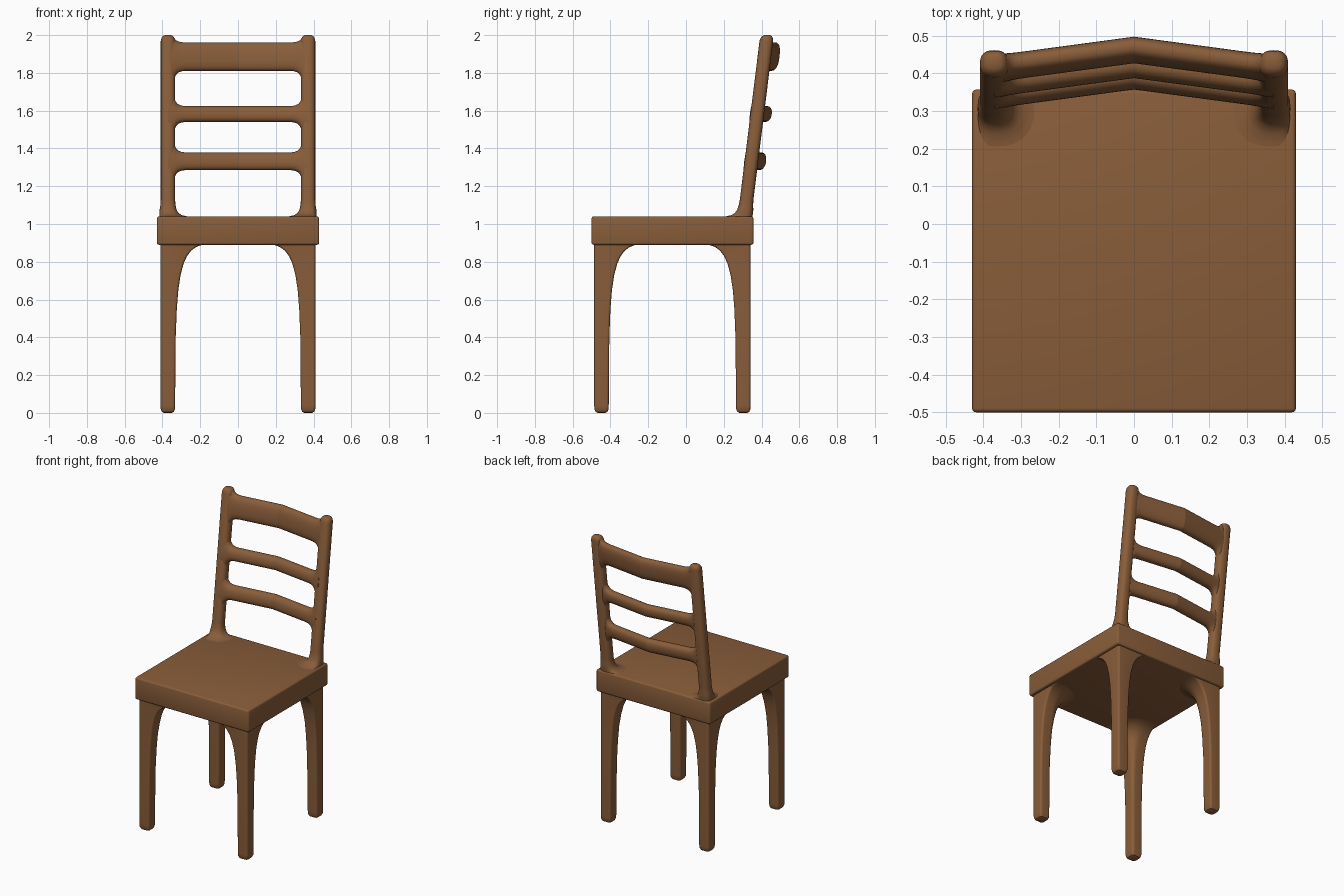
import bpy, bmesh, math
from mathutils import Vector

if "Cube" in bpy.data.objects:
    bpy.data.objects.remove(bpy.data.objects["Cube"])

wood = bpy.data.materials.new("brown_wood")
wood.diffuse_color = (0.25, 0.11, 0.042, 1)
wood.use_nodes = True
wood.node_tree.nodes["Principled BSDF"].inputs["Base Color"].default_value = wood.diffuse_color
LEAN = 0.124                      # backward tilt of the backrest (dy / dz)


def post_y(z):
    return 0.31 + LEAN * (z - 1.04)


def finish(name, bm, mirror=True, sharp_angle=35):
    bmesh.ops.recalc_face_normals(bm, faces=bm.faces)
    for f in bm.faces:
        f.smooth = True
    for e in bm.edges:
        if len(e.link_faces) == 2 and e.calc_face_angle(0) > math.radians(sharp_angle):
            e.smooth = False
        if len(e.link_faces) == 1:    # open ring on the mirror plane keeps its crease
            e.smooth = False
    me = bpy.data.meshes.new(name)
    bm.to_mesh(me)
    bm.free()
    me.materials.append(wood)
    ob = bpy.data.objects.new(name, me)
    bpy.context.collection.objects.link(ob)
    if mirror:
        ob.modifiers.new("mirror", 'MIRROR').use_clip = True
    return ob


def loft(name, rings, cap_start=True):
    bm = bmesh.new()
    loops = [[bm.verts.new(p) for p in r] for r in rings]
    n = len(loops[0])
    for a, b in zip(loops, loops[1:]):
        for i in range(n):
            bm.faces.new((a[i], a[(i + 1) % n], b[(i + 1) % n], b[i]))
    if cap_start:
        bm.faces.new(loops[0])
    bm.faces.new(loops[-1])
    return finish(name, bm)


def superellipse(p, n=32):
    pts = []
    for i in range(n):
        a = 2 * math.pi * i / n
        c, s = math.cos(a), math.sin(a)
        pts.append((math.copysign(abs(c) ** (2 / p), c), math.copysign(abs(s) ** (2 / p), s)))
    return pts


def leg(name, outer_y, inward):
    """Square leg whose inner sides flare into the underside of the seat."""
    # height, inset, width, radius of the inner corner
    profile = [(0, 0.018, 0.077, 0.012), (0.006, 0.007, 0.077, 0.015), (0.02, 0.001, 0.077, 0.017),
               (0.04, 0, 0.077, 0.017), (0.4, 0, 0.080, 0.018), (0.55, 0, 0.086, 0.022),
               (0.65, 0, 0.094, 0.03), (0.73, 0, 0.106, 0.04), (0.79, 0, 0.122, 0.06),
               (0.83, 0, 0.140, 0.08), (0.86, 0, 0.163, 0.10), (0.878, 0, 0.188, 0.12),
               (0.888, 0, 0.215, 0.15), (0.895, 0, 0.25, 0.18)]
    rings = []
    for z, inset, w, r_in in profile:
        lo, hi, r_out = inset, w - inset, 0.013
        ring = []
        corners = [(lo, lo, 1, 1, r_out, 180), (hi, lo, -1, 1, r_out, 270),
                   (hi, hi, -1, -1, r_in, 0), (lo, hi, 1, -1, r_out, 90)]
        for cx, cy, sx, sy, r, start in corners:
            for k in range(7):
                a = math.radians(start + 15 * k)
                u = cx + sx * r + r * math.cos(a)
                v = cy + sy * r + r * math.sin(a)
                ring.append(Vector((0.41 - u, outer_y + inward * v, z)))
        rings.append(ring)
    return loft(name, rings)


def slat(name, z, y, half_height, thick, up_flare=1.0, p=2.3):
    """Rail bent at the centre, spreading where it meets the posts."""
    steps = [(0, 0), (0.15, 0), (0.28, 0), (0.30, 0.003), (0.315, 0.009),
             (0.325, 0.018), (0.332, 0.03), (0.338, 0.045), (0.37, 0.055)]
    rings = []
    for x, flare in steps:
        ring = []
        for c, s in superellipse(p):
            dz = s * (half_height + flare * (up_flare if s > 0 else 1))
            ring.append(Vector((x, y - 0.047 * x / 0.35 + LEAN * dz + thick * c, z + dz)))
        rings.append(ring)
    return loft(name, rings, cap_start=False)


# seat
bm = bmesh.new()
bmesh.ops.create_cube(bm, size=1)
for v in bm.verts:
    v.co = Vector((v.co.x * 0.86, v.co.y * 0.857 - 0.0715, v.co.z * 0.15 + 0.965))
bmesh.ops.bevel(bm, geom=bm.edges[:], offset=0.011, segments=3, profile=0.5, affect='EDGES')
finish("seat", bm, mirror=False)

# legs
leg("front_legs", -0.486, 1)
leg("back_legs", 0.342, -1)

# leaning back posts, with a fillet spreading over the seat
post = [(1.036, 0.10), (1.041, 0.06), (1.047, 0.035), (1.058, 0.018), (1.075, 0.008),
        (1.10, 0.002), (1.13, 0), (1.97, 0), (1.985, -0.004), (1.994, -0.010), (2.0, -0.02)]
rings = []
for z, grow in post:
    outer = 0.038 + (min(grow, 0.006))
    inner = 0.038 + grow
    ring = []
    for c, s in superellipse(2.5):
        ring.append(Vector((0.371 + c * (outer if c > 0 else inner),
                            post_y(z) + s * ((outer if s > 0 else inner) - 0.002), z)))
    rings.append(ring)
loft("back_posts", rings)

# backrest slats
slat("top_slat", 1.886, 0.462, 0.075, 0.033, up_flare=0.55, p=2.5)
slat("middle_slat", 1.582, 0.421, 0.042, 0.033)
slat("lower_slat", 1.332, 0.391, 0.047, 0.033)
